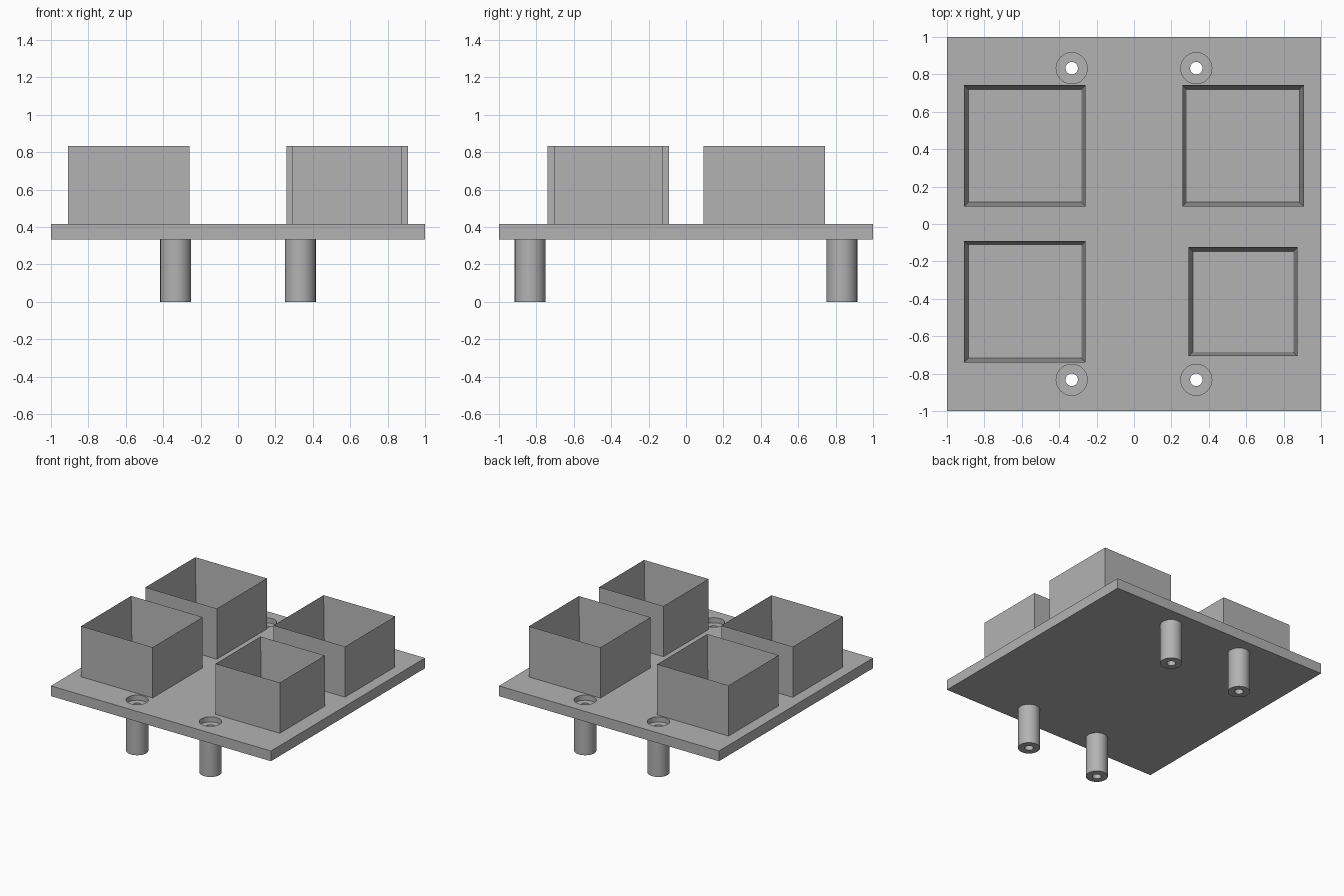
import bpy
import bmesh
from math import cos, sin, tau

if "Cube" in bpy.data.objects:
    bpy.data.objects.remove(bpy.data.objects["Cube"], do_unlink=True)

GREY = (0.45, 0.45, 0.45, 1)
PLATE_LOW, PLATE_TOP, BOX_TOP = 0.333, 0.417, 0.833
SEAT = 0.375
POST_R, BORE_R = 0.083, 0.033
WALL = 0.033
SIDES = 48

grey = bpy.data.materials.new("plain_grey")
grey.use_nodes = True
grey.diffuse_color = GREY
grey.node_tree.nodes["Principled BSDF"].inputs["Base Color"].default_value = GREY


def make_object(name, bm):
    bmesh.ops.recalc_face_normals(bm, faces=bm.faces)
    mesh = bpy.data.meshes.new(name)
    bm.to_mesh(mesh)
    bm.free()
    mesh.materials.append(grey)
    obj = bpy.data.objects.new(name, mesh)
    bpy.context.collection.objects.link(obj)
    return obj


def activate(obj):
    bpy.ops.object.select_all(action="DESELECT")
    obj.select_set(True)
    bpy.context.view_layer.objects.active = obj


def lathe(name, x, y, profile):
    """Closed (radius, z) profile turned about a vertical axis."""
    bm = bmesh.new()
    rings = [[bm.verts.new((x + r * cos(tau * i / SIDES), y + r * sin(tau * i / SIDES), z))
              for i in range(SIDES)] for r, z in profile]
    for a, b in zip(rings, rings[1:] + rings[:1]):
        for i in range(SIDES):
            j = (i + 1) % SIDES
            bm.faces.new((a[i], a[j], b[j], b[i]))
    return make_object(name, bm)


def cylinder(name, x, y, r, low, high):
    bm = bmesh.new()
    bmesh.ops.create_cone(bm, cap_ends=True, segments=SIDES, radius1=r, radius2=r, depth=high - low)
    bmesh.ops.translate(bm, verts=bm.verts, vec=(x, y, (low + high) / 2))
    return make_object(name, bm)


def block(bm, x, y, half, low, high):
    verts = bmesh.ops.create_cube(bm, size=1)["verts"]
    bmesh.ops.scale(bm, verts=verts, vec=(2 * half, 2 * half, high - low))
    bmesh.ops.translate(bm, verts=verts, vec=(x, y, (low + high) / 2))


def open_box(name, x, y, half):
    """Square walled compartment, open above and resting on the plate."""
    bm = bmesh.new()
    block(bm, x, y, half, PLATE_TOP, BOX_TOP)
    bm.normal_update()
    top = [f for f in bm.faces if f.normal.z > 0.9]
    bottom = [f for f in bm.faces if f.normal.z < -0.9]
    bmesh.ops.inset_region(bm, faces=top, thickness=WALL)
    bmesh.ops.translate(bm, verts=top[0].verts, vec=(0, 0, PLATE_TOP - BOX_TOP + 0.002))
    bmesh.ops.delete(bm, geom=bottom, context="FACES_ONLY")
    return make_object(name, bm)


def cut(target, cutter):
    mod = target.modifiers.new("cut", "BOOLEAN")
    mod.operation = "DIFFERENCE"
    mod.solver = "EXACT"
    mod.object = cutter
    activate(target)
    bpy.ops.object.modifier_apply(modifier=mod.name)
    bpy.data.objects.remove(cutter, do_unlink=True)


# Base plate
bm = bmesh.new()
block(bm, 0, 0, 1, PLATE_LOW, PLATE_TOP)
plate = make_object("base_plate", bm)

# Hollow posts, with recessed screw seats above them
for side, x in (("left", 0.333), ("right", -0.333)):
    for end, y in (("front", -0.833), ("back", 0.833)):
        cut(plate, cylinder("seat_cutter", x, y, POST_R, SEAT, PLATE_TOP + 0.1))
        cut(plate, cylinder("bore_cutter", x, y, BORE_R, PLATE_LOW - 0.1, PLATE_TOP))
        post = lathe(f"{end}_{side}_post", x, y,
                     [(BORE_R, 0), (POST_R, 0), (POST_R, PLATE_LOW), (BORE_R, PLATE_LOW)])
        activate(post)
        bpy.ops.object.shade_smooth_by_angle()
activate(plate)
bpy.ops.object.shade_smooth_by_angle()

# Four open compartments; the front left one is smaller
for side, x in (("left", 0.583), ("right", -0.583)):
    for end, y in (("front", -0.415), ("back", 0.418)):
        small = side == "left" and end == "front"
        open_box(f"{end}_{side}_box", x, y, 0.292 if small else 0.325)
